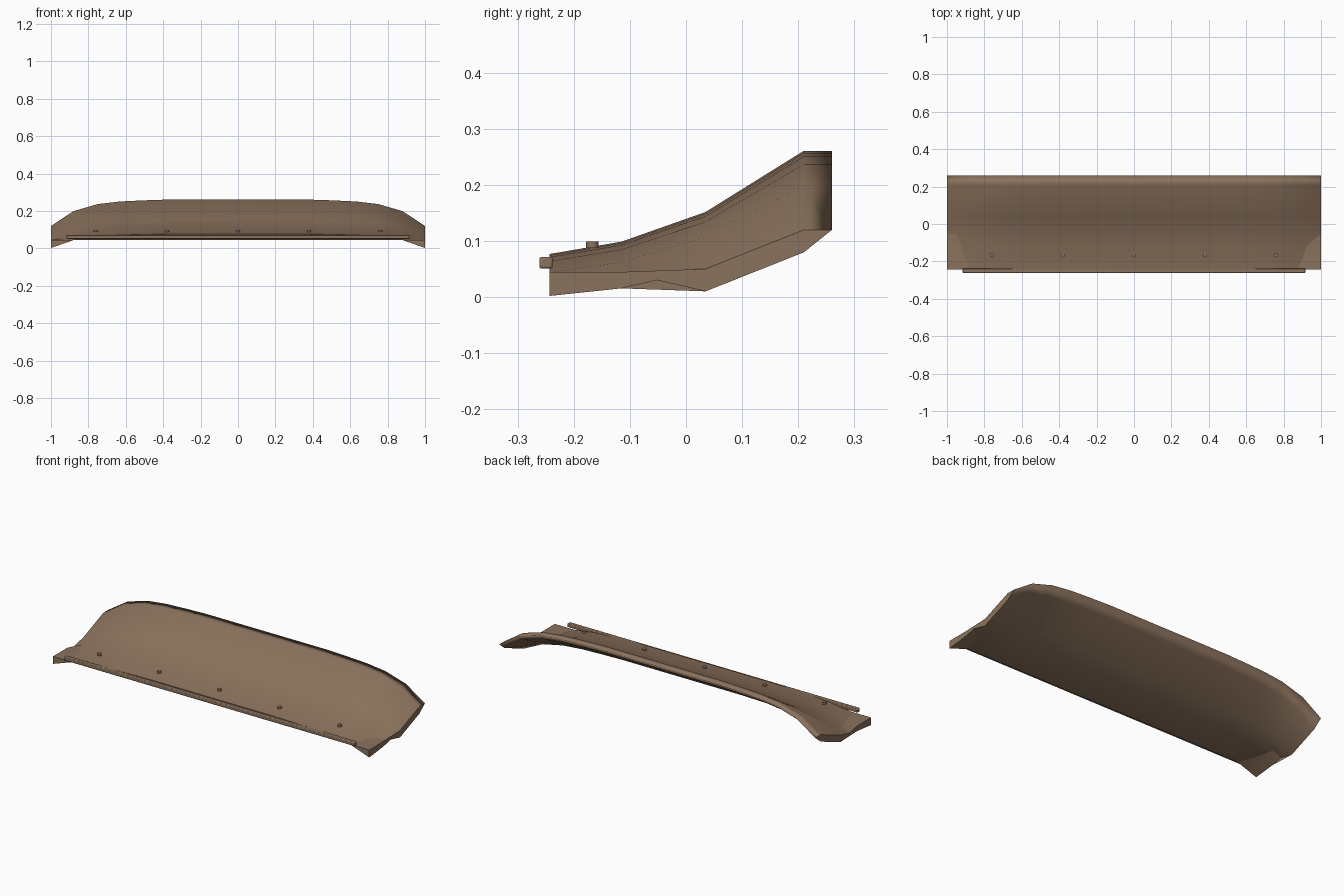
import bpy, bmesh

if "Cube" in bpy.data.objects:
    bpy.data.objects.remove(bpy.data.objects["Cube"])

brown = bpy.data.materials.new("brown")
brown.diffuse_color = (0.26, 0.17, 0.11, 1)
brown.use_nodes = True
brown.node_tree.nodes["Principled BSDF"].inputs["Base Color"].default_value = brown.diffuse_color

# Rows from front to back: y, top height at the middle, share of the side droop
ROWS = [(-0.243, 0.077, 0.53), (-0.115, 0.099, 0.59), (0.035, 0.152, 0.72),
        (0.210, 0.261, 1.00), (0.260, 0.261, 1.00)]
# Sideways droop of the rear edge: x, drop
DROOP = [(0, 0), (0.38, 0), (0.5, 0.004), (0.63, 0.010), (0.75, 0.024),
         (0.88, 0.062), (1, 0.141)]
BASE = 0.045      # flat underside of the front flange
THICK = 0.04


def finish(obj):
    obj.data.materials.append(brown)
    bpy.ops.object.select_all(action='DESELECT')
    obj.select_set(True)
    bpy.context.view_layer.objects.active = obj
    bpy.ops.object.shade_smooth_by_angle()


# Curved deflector panel; the drooping skin dips below the flat flange at the corners
columns = [(-x, d) for x, d in reversed(DROOP[1:])] + DROOP
bm = bmesh.new()
upper, lower = [], []
for x, drop in columns:
    up = [bm.verts.new((x, y, z - drop * share)) for y, z, share in ROWS]
    low = [bm.verts.new((x, v.co.y, BASE if j < 2 else v.co.z - THICK))
           for j, v in enumerate(up[:-1])]
    upper.append(up)
    lower.append(low + [up[-1]])      # rear edge tapers to a point
for a, b, c, d in zip(upper, upper[1:], lower, lower[1:]):
    for j in range(len(ROWS) - 1):
        bm.faces.new((a[j], b[j], b[j + 1], a[j + 1]))
        bm.faces.new((c[j], c[j + 1], d[j + 1], d[j]))
    bm.faces.new((a[0], c[0], d[0], b[0]))

# End caps
for j in range(len(ROWS) - 1):
    u, w = upper[0], lower[0]
    tris = [(u[j], u[j + 1], w[j + 1]), (u[j], w[j + 1], w[j])]
    u, w = upper[-1], lower[-1]
    tris += [(u[j], w[j], u[j + 1]), (u[j + 1], w[j], w[j + 1])]
    for t in tris:
        if len(set(t)) == 3:
            bm.faces.new(t)
mesh = bpy.data.meshes.new("deflector_panel")
bm.to_mesh(mesh)
bm.free()
panel = bpy.data.objects.new("deflector_panel", mesh)
bpy.context.collection.objects.link(panel)
finish(panel)

# Keep the crease before the rear lip and the rear lip itself soft
for e in mesh.edges:
    p, q = (mesh.vertices[i].co for i in e.vertices)
    if min(p.y, q.y) > 0.2 and abs(p.y - q.y) < 0.001 and abs(p.x - q.x) > 0.01:
        e.use_edge_sharp = False

# Front edge strip with softened edges
bpy.ops.mesh.primitive_cube_add(size=1, location=(0, -0.2495, 0.0615))
strip = bpy.context.object
strip.name = "front_strip"
strip.scale = (1.835, 0.024, 0.021)
bpy.ops.object.transform_apply(location=False, rotation=False, scale=True)
bevel = strip.modifiers.new("soft_edges", 'BEVEL')
bevel.width = 0.004
bevel.segments = 2
finish(strip)

# Row of bolt heads
for i in range(5):
    bpy.ops.mesh.primitive_cylinder_add(vertices=12, radius=0.0115, depth=0.011,
                                        location=(-0.76 + 0.38 * i, -0.167, 0.0935))
    bolt = bpy.context.object
    bolt.name = f"bolt_head_{i + 1}"
    finish(bolt)
